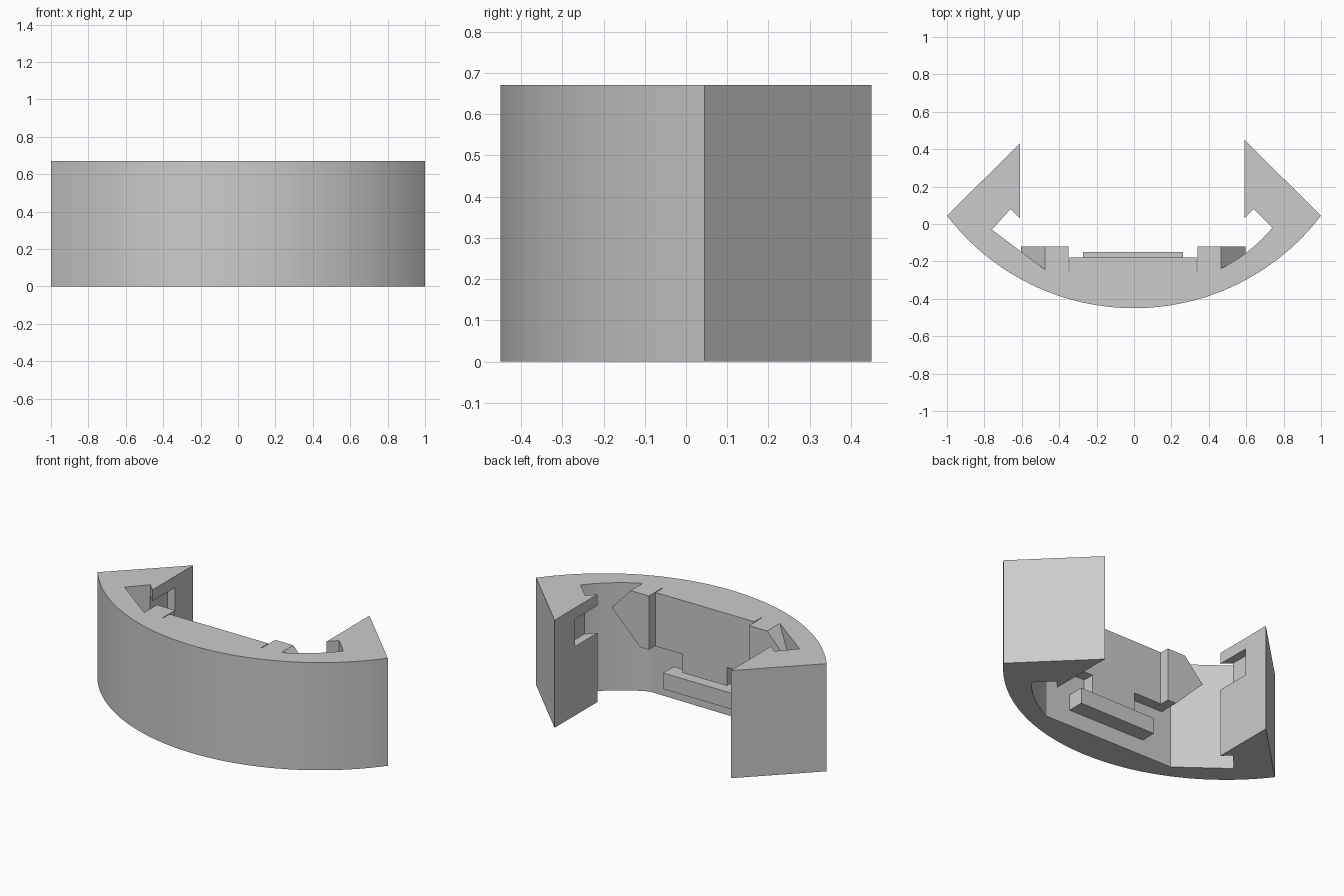
import bpy, bmesh, math
from mathutils import Vector

cube = bpy.data.objects.get("Cube")
if cube:
    bpy.data.objects.remove(cube, do_unlink=True)

HEIGHT = 0.67
HALF = 0.335      # underside of the raised upper panel
WALL = -0.255     # recessed lower wall
FACE = -0.18      # face of the upper panel

grey = bpy.data.materials.new("plain_grey")
grey.use_nodes = True
color = (0.6, 0.6, 0.6, 1)
grey.diffuse_color = color
grey.node_tree.nodes["Principled BSDF"].inputs["Base Color"].default_value = color


def prism(name, outline, offset):
    """Extrude a closed outline of 3D points along an offset vector."""
    bm = bmesh.new()
    face = bm.faces.new([bm.verts.new(p) for p in outline])
    grown = bmesh.ops.extrude_face_region(bm, geom=[face])["geom"]
    moved = [v for v in grown if isinstance(v, bmesh.types.BMVert)]
    bmesh.ops.translate(bm, vec=Vector(offset), verts=moved)
    bmesh.ops.recalc_face_normals(bm, faces=bm.faces)
    mesh = bpy.data.meshes.new(name)
    bm.to_mesh(mesh)
    bm.free()
    mesh.materials.append(grey)
    obj = bpy.data.objects.new(name, mesh)
    bpy.context.collection.objects.link(obj)
    return obj


def box(name, x0, x1, y0, y1, z0, z1):
    base = [(x0, y0, z0), (x1, y0, z0), (x1, y1, z0), (x0, y1, z0)]
    return prism(name, base, (0, 0, z1 - z0))


def arc(start, end, bulge, steps):
    """Points on a circular arc; bulge is its depth to the right of the chord."""
    a, b = Vector(start), Vector(end)
    half = (b - a).length / 2
    along = (b - a).normalized()
    side = Vector((along.y, -along.x))
    radius = (half * half + bulge * bulge) / (2 * bulge)
    centre = (a + b) / 2 + side * (bulge - radius)
    sweep = math.asin(half / radius)
    angles = [sweep * (2 * i / steps - 1) for i in range(steps + 1)]
    return [centre + radius * (along * math.sin(t) + side * math.cos(t)) for t in angles]


# Curved shell with a pointed, hooked wing at each end
outline = arc((-1, 0.045), (1, 0.045), 0.495, 48)
outline += [(0.59, 0.45), (0.59, 0.03), (0.64, 0.08)]
outline += arc((0.43, WALL), (0.74, -0.02), 0.022, 10)[::-1]
outline += [(-0.475, WALL + 0.01), (-0.76, -0.03), (-0.66, 0.08), (-0.61, 0.03), (-0.61, 0.43)]
shell = prism("curved_shell", [(p[0], p[1], 0) for p in outline], (0, 0, HEIGHT))

# Slots cut through the hook on each wing
for name, x0, x1 in (("left", 0.5, 0.642), ("right", -0.662, -0.52)):
    cutter = box(name + "_slot_cutter", x0, x1, 0, 0.25, 0.43, 0.6)
    cutter.hide_render = True
    cut = shell.modifiers.new(name + "_slot", 'BOOLEAN')
    cut.operation = 'DIFFERENCE'
    cut.solver = 'EXACT'
    cut.object = cutter
    bpy.context.view_layer.objects.active = shell
    bpy.ops.object.modifier_apply(modifier=cut.name)
    bpy.data.objects.remove(cutter, do_unlink=True)

# Raised upper panel, its lower tab and the rail beneath
box("upper_panel", -0.345, 0.335, WALL - 0.01, FACE, HALF, HEIGHT)
box("panel_tab", -0.155, 0.155, WALL - 0.01, FACE, 0.22, HALF)
box("lower_rail", -0.272, 0.262, WALL - 0.01, -0.15, 0.1, 0.2)

# Pointed lugs either side of the panel, mirrored about the panel centre
lug = [(0.34, HALF), (0.4, HALF), (0.595, 0.53), (0.465, HEIGHT), (0.34, HEIGHT)]
for name, side in (("left_lug", 1), ("right_lug", -1)):
    points = [(side * (x + 0.005) - 0.005, WALL - 0.01, z) for x, z in lug]
    prism(name, points, (0, -0.12 - WALL + 0.01, 0))
